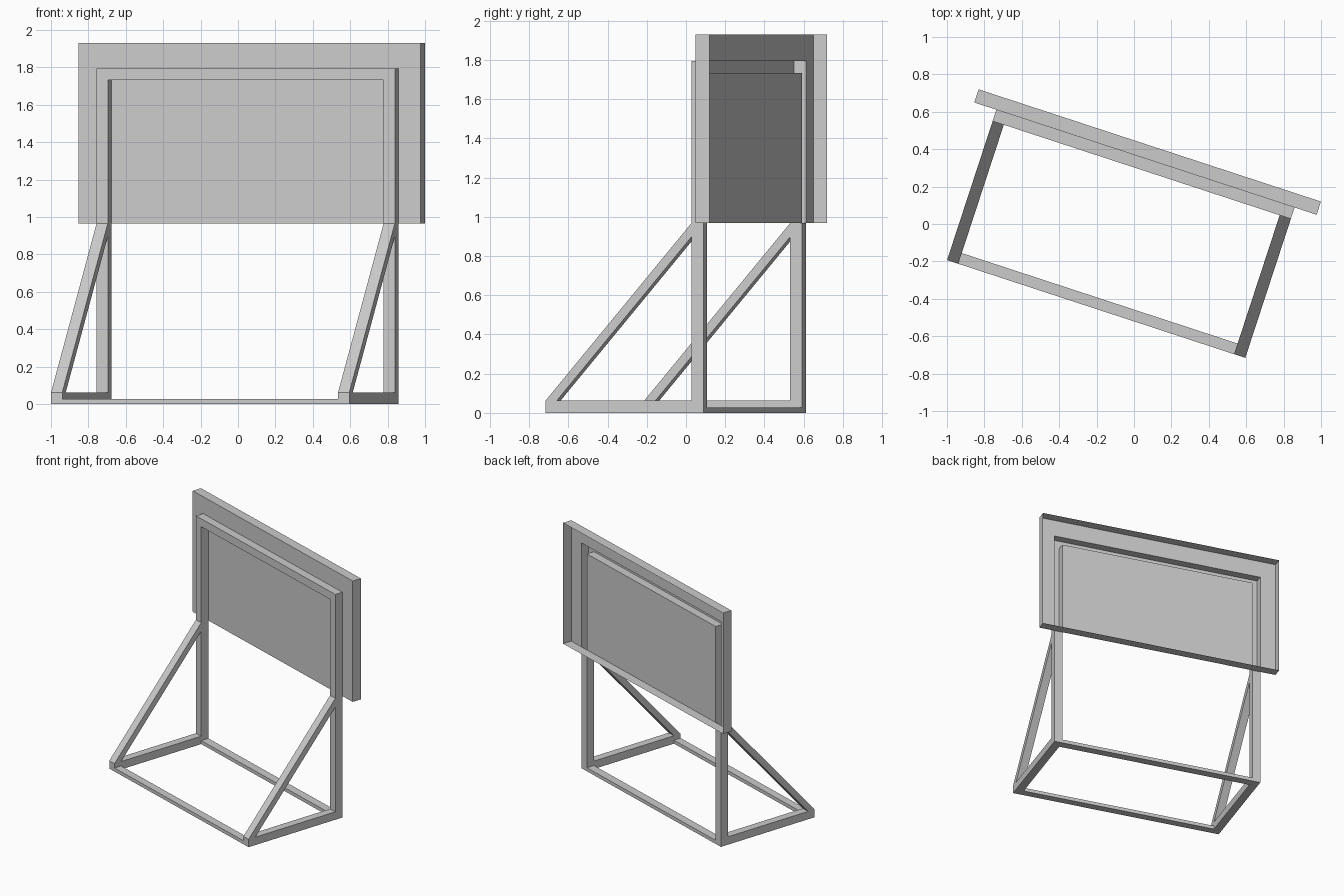
import bpy, bmesh, math

if "Cube" in bpy.data.objects:
    bpy.data.objects.remove(bpy.data.objects["Cube"])

TURN = math.radians(-18.15)      # whole stand is turned about z
ORIGIN = (-0.048, 0.016, 0)
W, T = 0.839, 0.063              # half width of the stand, beam thickness
FRONT, POST, BACK = -0.495, 0.287, 0.351
PANEL_W, PANEL_BACK = 0.963, 0.425
LOW, HIGH, TOP = 0.967, 1.93, 1.795
IN, BAR = W - T, TOP - T


def make(name, faces, mirror=False):
    """Object from polygons given as point lists, in the stand's own axes."""
    bm = bmesh.new()
    for pts in faces:
        bm.faces.new([bm.verts.new(p) for p in pts])
    bmesh.ops.remove_doubles(bm, verts=bm.verts, dist=1e-5)
    bmesh.ops.recalc_face_normals(bm, faces=bm.faces)
    me = bpy.data.meshes.new(name)
    bm.to_mesh(me)
    bm.free()
    ob = bpy.data.objects.new(name, me)
    bpy.context.collection.objects.link(ob)
    ob.location = ORIGIN
    ob.rotation_euler.z = TURN
    if mirror:
        ob.modifiers.new("mirror", 'MIRROR')
    return ob


def walls(outline, y0, y1):
    """Side faces of an (x, z) outline swept from y0 to y1."""
    return [[(a[0], y0, a[1]), (b[0], y0, b[1]), (b[0], y1, b[1]), (a[0], y1, a[1])]
            for a, b in zip(outline, outline[1:] + outline[:1])]


def flat(outline, y):
    return [(x, y, z) for x, z in outline]


def rect(x0, x1, z0, z1):
    return [(x0, z0), (x1, z0), (x1, z1), (x0, z1)]


def box(name, x0, x1, y0, y1, z0, z1, mirror=False):
    r = rect(x0, x1, z0, z1)
    return make(name, walls(r, y0, y1) + [flat(r, y0), flat(r, y1)], mirror)


def arch(x_out, x_in, z0, z_in, z_top):
    """Upside-down U outline."""
    return [(-x_out, z0), (-x_in, z0), (-x_in, z_in), (x_in, z_in),
            (x_in, z0), (x_out, z0), (x_out, z_top), (-x_out, z_top)]


# Upright frame: two posts and a top bar, open at the back where it meets the panel
u = arch(W, IN, 0, BAR, TOP)
make("upright_frame", walls(u, POST, BACK) + [flat(u, POST)]
     + [flat(rect(a, a + T, 0, LOW), BACK) for a in (-W, IN)])

# Panel: shallow tray, open at the back, its front cut out along the frame
make("panel", walls(rect(-PANEL_W, PANEL_W, LOW, HIGH), BACK, PANEL_BACK)
     + [flat(arch(PANEL_W, W, LOW, TOP, HIGH), BACK),
        flat(rect(-IN, IN, LOW, BAR), BACK)])

# Floor rails
box("side_rail", IN, W, FRONT, POST, 0, T, mirror=True)
box("front_rail", -IN, IN, FRONT, FRONT + 0.06, 0, 0.028)
box("back_rail", -IN, IN, POST, BACK, 0, 0.028)

# Sloping braces from the rail ends to the posts
side = [(FRONT, T), (FRONT + 0.06, T), (POST, 0.897), (POST, LOW)]
ends = [[(x, y, z) for y, z in side] for x in (IN, W)]
edges = [[(IN, *a), (IN, *b), (W, *b), (W, *a)]
         for a, b in zip(side, side[1:] + side[:1])]
make("brace", ends + edges, mirror=True)
